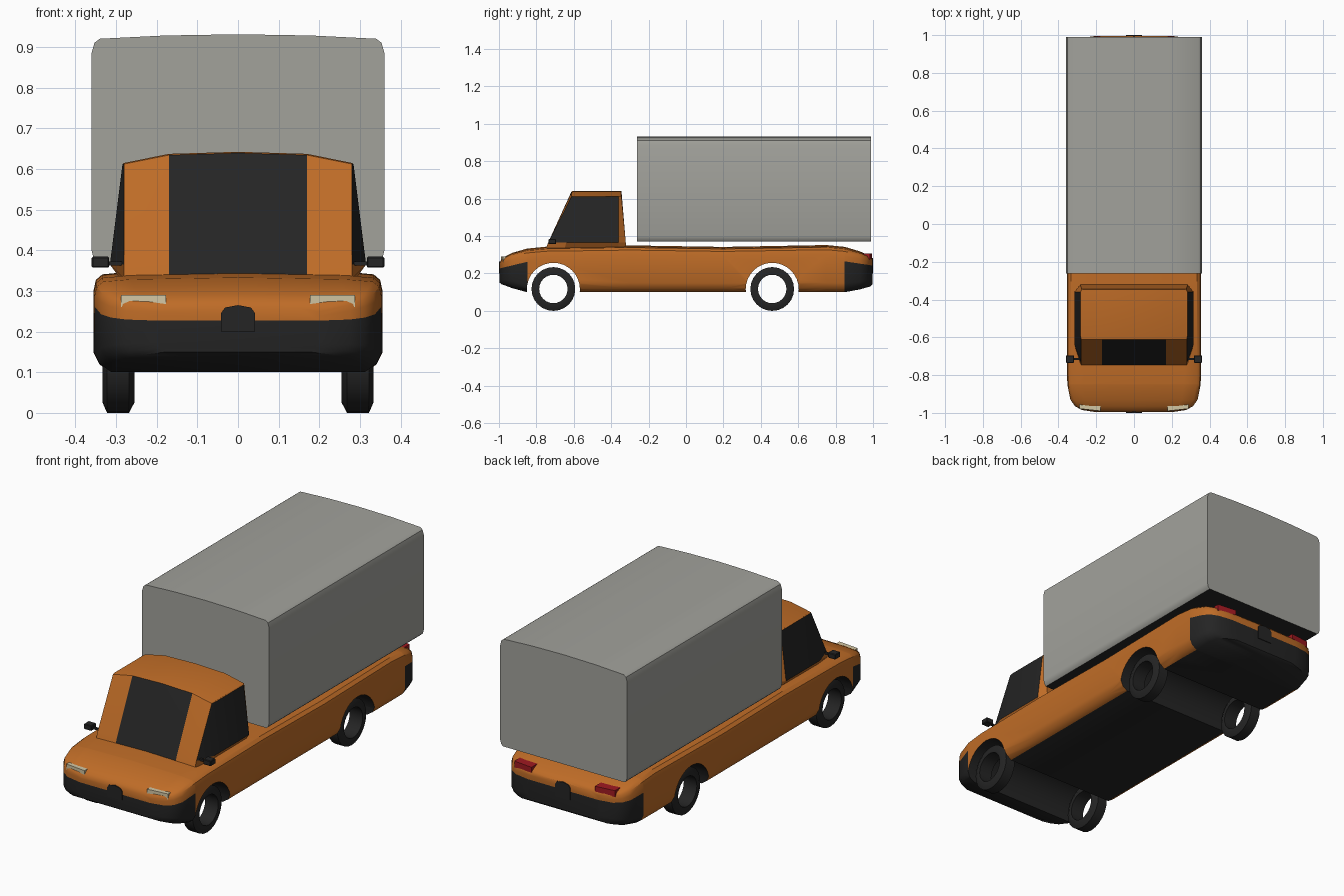
import bpy, bmesh, math
from mathutils import Vector

if "Cube" in bpy.data.objects:
    bpy.data.objects.remove(bpy.data.objects["Cube"])


def material(name, rgb):
    m = bpy.data.materials.new(name)
    m.use_nodes = True
    m.diffuse_color = (*rgb, 1)
    m.node_tree.nodes["Principled BSDF"].inputs["Base Color"].default_value = (*rgb, 1)
    return m


orange = material("orange paint", (0.52, 0.15, 0.02))
dark = material("dark trim", (0.018, 0.018, 0.018))
grey = material("grey cargo", (0.36, 0.36, 0.33))
cream = material("cream lamp", (0.65, 0.57, 0.37))
red = material("red lamp", (0.35, 0.01, 0.015))


def finish(bm, name, mats, rule=None, angle=35):
    """Turn a bmesh into an object, colouring faces by a rule."""
    bmesh.ops.recalc_face_normals(bm, faces=bm.faces)
    bm.normal_update()
    for f in bm.faces:
        f.material_index = rule(f.calc_center_median(), f.normal) if rule else 0
    me = bpy.data.meshes.new(name)
    bm.to_mesh(me)
    bm.free()
    for m in mats:
        me.materials.append(m)
    me.shade_smooth()
    me.set_sharp_from_angle(angle=math.radians(angle))
    ob = bpy.data.objects.new(name, me)
    bpy.context.collection.objects.link(ob)
    return ob


def loft(rings, loop=False, caps=True):
    """Skin closed rings of points."""
    bm = bmesh.new()
    vs = [[bm.verts.new(p) for p in r] for r in rings]
    n = len(vs[0])
    pairs = list(zip(vs, vs[1:])) + ([(vs[-1], vs[0])] if loop else [])
    for a, b in pairs:
        for i in range(n):
            j = (i + 1) % n
            bm.faces.new((a[i], a[j], b[j], b[i]))
    if caps and not loop:
        bm.faces.new(vs[0])
        bm.faces.new(vs[-1])
    return bm


def both_sides(half):
    """Close a half outline that starts and ends on the centre line."""
    return half + [(-x, z) for x, z in half[-2:0:-1]]


def block(name, lo, hi, mat, bevel=0.0):
    bm = bmesh.new()
    bmesh.ops.create_cube(bm, size=1)
    for v in bm.verts:
        v.co = [l + (c + 0.5) * (h - l) for c, l, h in zip(v.co, lo, hi)]
    if bevel:
        bmesh.ops.bevel(bm, geom=bm.edges[:], offset=bevel, segments=1, affect='EDGES')
    return finish(bm, name, [mat])


# Chassis body: stations of y, half width, bottom, top
section = both_sides([(0, 0), (.88, 0), (.96, .08), (1, .2), (1, .8), (.985, .9),
                      (.94, .955), (.75, .98), (0, 1)])
stations = [(-.996, .2, .15, .26), (-.985, .275, .142, .278), (-.965, .312, .135, .292),
            (-.93, .337, .122, .31), (-.85, .353, .1, .333), (-.75, .355, .1, .343),
            (-.3, .355, .1, .35), (.2, .355, .1, .342), (.75, .355, .1, .352),
            (.85, .353, .1, .342), (.93, .337, .115, .318), (.965, .312, .125, .302),
            (.985, .275, .13, .292), (.996, .2, .14, .28)]
rings = [[(u * w, y, b + v * (t - b)) for u, v in section] for y, w, b, t in stations]
body = finish(loft(rings), "body", [orange])

# Wheel arch tunnels through the body
axles = (-.709, .461)
cutters = []
for y in axles:
    ring = [[(x, y + .142 * math.cos(a), .115 + .142 * math.sin(a))
             for a in [k * math.tau / 32 for k in range(32)]] for x in (-.5, .5)]
    c = finish(loft(ring), "arch_cutter", [orange])
    c.hide_render = True
    mod = body.modifiers.new("arch", 'BOOLEAN')
    mod.operation, mod.solver, mod.object = 'DIFFERENCE', 'EXACT', c
    cutters.append(c)
bpy.context.view_layer.update()
cut = bpy.data.meshes.new_from_object(body.evaluated_get(bpy.context.evaluated_depsgraph_get()))
bm = bmesh.new()
bm.from_mesh(cut)
for ob in cutters + [body]:
    bpy.data.objects.remove(ob)
bpy.data.meshes.remove(cut)


def bumper_height(y):
    return .226 + .24 * (1 - abs(y)) if y < 0 else .242 + .15 * (1 - y)


# Cut clean bumper edges at each end
for s in (-1, 1):
    geom = bm.verts[:] + bm.edges[:] + bm.faces[:]
    bmesh.ops.bisect_plane(bm, geom=geom, plane_co=(0, s * .847, 0), plane_no=(0, 1, 0))
    ends = [f for f in bm.faces if f.calc_center_median().y * s > .847]
    geom = list({v for f in ends for v in f.verts} | {e for f in ends for e in f.edges}) + ends
    slope = bumper_height(s) - bumper_height(s * .9)
    bmesh.ops.bisect_plane(bm, geom=geom, plane_co=(0, s, bumper_height(s)),
                           plane_no=Vector((0, -slope * s * 10, 1)))


def body_rule(c, n):
    arch = any(math.hypot(c.y - y, c.z - .115) < .144 for y in axles) and abs(n.x) < .3
    bumper = abs(c.y) > .847 and c.z < bumper_height(c.y)
    return int(arch or bumper or n.z < -.85)


finish(bm, "body", [orange, dark], body_rule)

# Cab: half outlines at four heights, mirrored across the centre
levels = [(.33, [(0, -.75), (.17, -.75), (.28, -.75), (.29, -.65), (.29, -.36), (.28, -.32)]),
          (.365, [(0, -.737), (.17, -.737), (.28, -.737), (.315, -.64), (.315, -.36), (.285, -.322)]),
          (.612, [(0, -.612), (.17, -.612), (.28, -.612), (.284, -.59), (.284, -.36), (.276, -.345)]),
          (.615, [(0, -.603), (.17, -.603), (.278, -.603), (.28, -.588), (.28, -.36), (.272, -.348)])]
bm = bmesh.new()
grid = []
for i, (z, pts) in enumerate(levels):
    pts = pts + [(.17, pts[-1][1]), (0, pts[-1][1])]
    crown = [.027 if x == 0 else .022 if x == .17 else 0 for x, y in pts]
    grid.append([bm.verts.new((x, y, z + (k if i > 1 else 0))) for (x, y), k in zip(pts, crown)])
for a, b in zip(grid, grid[1:]):
    for j in range(7):
        bm.faces.new((a[j], a[j + 1], b[j + 1], b[j]))
t = grid[-1]
for q in ((0, 1, 6, 7), (1, 2, 5, 6), (2, 3, 4, 5)):
    bm.faces.new([t[k] for k in q])
bmesh.ops.mirror(bm, geom=bm.verts[:] + bm.edges[:] + bm.faces[:], axis='X', merge_dist=.001)


def cab_rule(c, n):
    windscreen = n.y < -.5 and abs(c.x) < .16 and c.z < .63
    side = abs(n.x) > .4 and .36 < c.z < .61 and c.y < -.36
    return int(windscreen or side)


finish(bm, "cab", [orange, dark], cab_rule, 20)

# Cargo box with a crowned roof and softened long edges
outline = both_sides([(0, .37), (.345, .37), (.355, .38), (.36, .4), (.36, .885),
                      (.353, .91), (.34, .92), (.18, .928), (0, .931)])
box_rings = [[(x, y, z) for x, z in outline] for y in (-.262, .99)]
finish(loft(box_rings), "cargo_box", [grey, dark], lambda c, n: int(n.z < -.9))

# Open ring wheels
tyre = [(.257, .076), (.255, .092), (.268, .117), (.322, .117), (.333, .092), (.331, .076)]
for end, y in zip(("front", "rear"), axles):
    for side, s in (("left", 1), ("right", -1)):
        angles = [k * math.tau / 24 for k in range(24)]
        rings = [[(s * x, y + r * math.cos(a), .117 + r * math.sin(a)) for x, r in tyre]
                 for a in angles]
        finish(loft(rings, loop=True), f"{end}_{side}_wheel", [dark])

# Lamps and door mirrors on each side
for side, s in (("left", 1), ("right", -1)):
    def pair(name, x, y, z, mat, bevel=0.0):
        xs = sorted((s * x[0], s * x[1]))
        return block(f"{side}_{name}", (xs[0], y[0], z[0]), (xs[1], y[1], z[1]), mat, bevel)

    lamp = pair("headlight", (.177, .288), (-.99, -.945), (.26, .29), cream)
    tail = pair("tail_light", (.18, .285), (.94, .995), (.275, .308), red)
    for ob, sign in ((lamp, 1), (tail, -1)):
        for v in ob.data.vertices:
            if abs(v.co.x) > .25:
                v.co.y += sign * .012
            elif v.co.z < .28:
                v.co.z += .006
    pair("mirror", (.317, .36), (-.735, -.695), (.357, .384), dark, .003)
    pair("mirror_arm", (.28, .32), (-.72, -.71), (.362, .372), dark)

# Arched tab above each bumper
for name, y0, y1, top in (("front_tab", -1, -.991, .265), ("rear_tab", .991, 1, .283)):
    tab = both_sides([(0, .2), (.042, .2), (.042, top - .02), (.032, top - .006), (0, top)])
    finish(loft([[(x, y, z) for x, z in tab] for y in (y0, y1)]), name, [dark])
